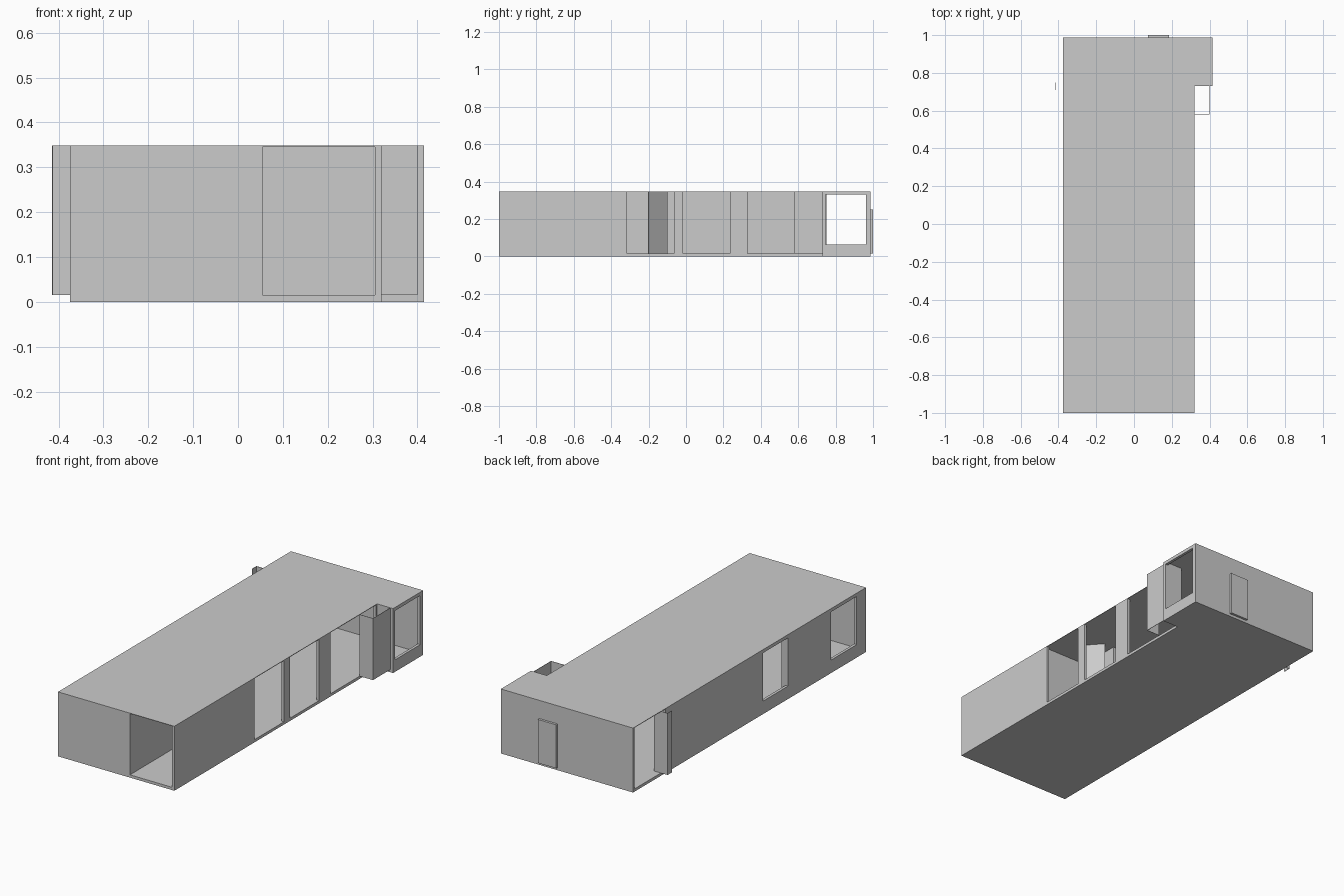
import bpy
import bmesh

cube = bpy.data.objects.get("Cube")
if cube:
    bpy.data.objects.remove(cube, do_unlink=True)

grey = bpy.data.materials.new("plain grey")
grey.use_nodes = True
grey.diffuse_color = (0.6, 0.6, 0.6, 1)
grey.node_tree.nodes["Principled BSDF"].inputs["Base Color"].default_value = (0.6, 0.6, 0.6, 1)

# Main levels and plan lines
TOP, FLOOR, CEIL = 0.348, 0.015, 0.345
W, E, S, N = -0.375, 0.32, -1.0, 0.987
EXT_E, EXT_S = 0.415, 0.73
T = 0.015


def add_mesh(name, bm):
    mesh = bpy.data.meshes.new(name)
    bmesh.ops.recalc_face_normals(bm, faces=bm.faces)
    bm.to_mesh(mesh)
    bm.free()
    mesh.materials.append(grey)
    obj = bpy.data.objects.new(name, mesh)
    bpy.context.collection.objects.link(obj)
    return obj


def prism(name, outline, z0, z1):
    """Extrude a plan outline between two heights."""
    bm = bmesh.new()
    face = bm.faces.new([bm.verts.new((x, y, z0)) for x, y in outline])
    up = bmesh.ops.extrude_face_region(bm, geom=[face])["geom"]
    bmesh.ops.translate(bm, vec=(0, 0, z1 - z0),
                        verts=[v for v in up if isinstance(v, bmesh.types.BMVert)])
    return add_mesh(name, bm)


def box(name, x0, x1, y0, y1, z0=FLOOR, z1=CEIL):
    return prism(name, [(x0, y0), (x1, y0), (x1, y1), (x0, y1)], z0, z1)


def side_wall(name, x0, y0, y1, openings):
    """Wall along y with openings given as (start, end, sill, head)."""
    start = y0
    for a, b, sill, head in openings:
        box(name + "_pier", x0, x0 + T, start, a)
        if sill > FLOOR:
            box(name + "_sill", x0, x0 + T, a, b, FLOOR, sill)
        if head < CEIL:
            box(name + "_lintel", x0, x0 + T, a, b, head, CEIL)
        start = b
    box(name + "_pier", x0, x0 + T, start, y1)


# Floor and roof share the stepped plan
plan = [(W, S), (E, S), (E, EXT_S), (EXT_E, EXT_S), (EXT_E, N), (W, N)]
prism("floor_slab", plan, 0, FLOOR)
prism("roof_slab", plan, CEIL, TOP)

# Long walls
side_wall("east_wall", E - T, S, EXT_S + T,
          [(-0.315, -0.065, FLOOR, CEIL), (-0.015, 0.235, FLOOR, CEIL),
           (0.33, 0.72, FLOOR, CEIL)])
side_wall("west_wall", W, S, N,
          [(-0.92, -0.70, 0.07, 0.33), (-0.335, -0.122, 0.07, 0.33),
           (0.71, 0.975, FLOOR, CEIL)])
side_wall("extension_wall", EXT_E - T, EXT_S, N, [(0.745, 0.962, 0.065, 0.33)])

# End walls
box("front_wall", W + T, 0.055, S, S + T)
box("back_wall", W + T, EXT_E - T, N - T, N)
box("extension_front_wall", E, EXT_E - T, EXT_S, EXT_S + T)
box("back_door", 0.075, 0.185, N, 1.0, FLOOR, 0.25)

# Open-topped bay sheets
SHEET = 0.002
box("east_bay_front", E, 0.40, 0.58, 0.58 + SHEET, FLOOR, TOP)
box("east_bay_side", 0.40 - SHEET, 0.40, 0.58, EXT_S, FLOOR, TOP)
box("west_bay_back", -0.335, W, 0.75 - SHEET, 0.75, FLOOR, CEIL)
box("west_bay_back_outer", -0.415, W, 0.75 - SHEET, 0.75, FLOOR, TOP)
box("west_bay_side", -0.415, -0.415 + SHEET, 0.71, 0.75, FLOOR, TOP)

# Interior partitions, with an angled leaf
box("entrance_partition", 0.04, 0.055, S, -0.10)
box("entrance_end_wall", 0.055, E - T, -0.345, -0.33)
box("window_reveal", W + T, W + 0.04, -0.345, -0.335)
prism("angled_partition", [(0.20, -0.20), (0.11, -0.10), (0.108, -0.102), (0.198, -0.202)],
      FLOOR, CEIL)
